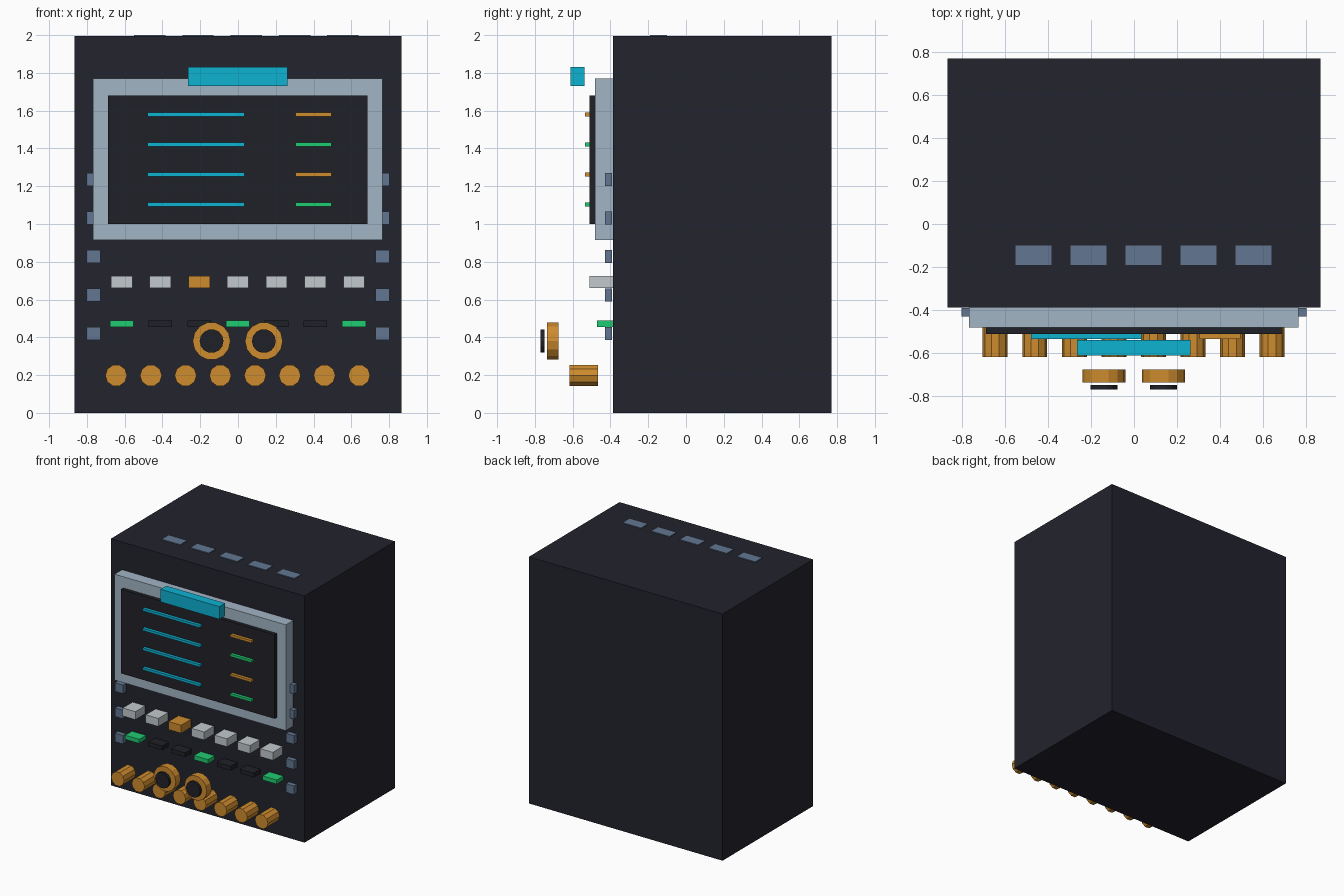
import bpy
import math

cube = bpy.data.objects.get("Cube")
if cube:
    bpy.data.objects.remove(cube, do_unlink=True)


def material(name, r, g, b):
    """Flat colour from 0-255 display values, stored as linear."""
    col = [((c / 255 + 0.055) / 1.055) ** 2.4 for c in (r, g, b)] + [1.0]
    m = bpy.data.materials.new(name)
    m.use_nodes = True
    m.diffuse_color = col
    m.node_tree.nodes["Principled BSDF"].inputs["Base Color"].default_value = col
    return m


charcoal = material("charcoal", 34, 35, 45)
black = material("soft black", 32, 33, 40)
silver = material("blue silver", 162, 181, 197)
slate = material("slate", 98, 118, 145)
cyan = material("cyan", 14, 178, 210)
orange = material("amber", 206, 140, 46)
green = material("green", 32, 203, 114)
white = material("light grey", 194, 201, 205)


def box(name, mat, x, y, z):
    """Box from (min, max) ranges on each axis."""
    bpy.ops.mesh.primitive_cube_add(size=1, location=[sum(r) / 2 for r in (x, y, z)])
    ob = bpy.context.object
    ob.name = name
    ob.scale = [r[1] - r[0] for r in (x, y, z)]
    ob.data.materials.append(mat)
    return ob


def disc(name, mat, x, z, radius, y, sides):
    """Flat-shaded cylinder along y with a corner pointing to +x."""
    bpy.ops.mesh.primitive_cylinder_add(
        vertices=sides, radius=radius, depth=y[1] - y[0],
        location=(x, sum(y) / 2, z), rotation=(math.pi / 2, math.pi / 2, 0))
    ob = bpy.context.object
    ob.name = name
    ob.data.materials.append(mat)
    return ob


def span(centre, width):
    return (centre - width / 2, centre + width / 2)


FRONT = -0.387

# Cabinet and roof vents
box("cabinet", charcoal, (-0.866, 0.866), (FRONT, 0.77), (0, 1.994))
for i in range(5):
    box(f"roof_vent_{i}", slate, span(-0.467 + i * 0.2555, 0.166), (-0.19, -0.1), (1.985, 2.0))

# Screen with bezel and header bar
box("screen_bezel", silver, (-0.767, 0.765), (-0.482, FRONT), (0.914, 1.77))
box("screen", black, (-0.688, 0.685), (-0.511, -0.48), (1.0, 1.68))
box("header_bar", cyan, (-0.264, 0.262), (-0.612, -0.538), (1.73, 1.832))

# Readout lines
for i in range(4):
    z = span(1.58 - i * 0.159, 0.02)
    box(f"readout_line_{i}", cyan, (-0.478, 0.035), (-0.535, -0.511), z)
    box(f"status_line_{i}", green if i % 2 else orange, (0.305, 0.495), (-0.535, -0.511), z)

# Side clips
for side, label in ((-1, "right"), (1, "left")):
    for i in range(5):
        box(f"{label}_clip_{i}", slate, span(side * 0.765, 0.074), (-0.429, -0.391),
            span(1.235 - i * 0.2035, 0.07))

# Keys and indicator lights
for i in range(7):
    x = -0.616 + i * 0.205
    box(f"key_{i}", orange if i == 2 else white, span(x, 0.113), (-0.512, FRONT), (0.66, 0.725))
    box(f"indicator_{i}", black if i % 3 else green, span(x, 0.125), (-0.472, FRONT), (0.454, 0.488))

# Row of sockets
for i in range(8):
    disc(f"socket_{i}", orange, -0.645 + i * 0.1838, 0.198, 0.058, (-0.617, -0.466), 10)

# Pair of dials with dark caps
for x, label in ((-0.14, "right"), (0.137, "left")):
    disc(f"{label}_dial", orange, x, 0.38, 0.1, (-0.737, -0.675), 14)
    disc(f"{label}_dial_cap", black, x, 0.38, 0.063, (-0.77, -0.748), 14)
